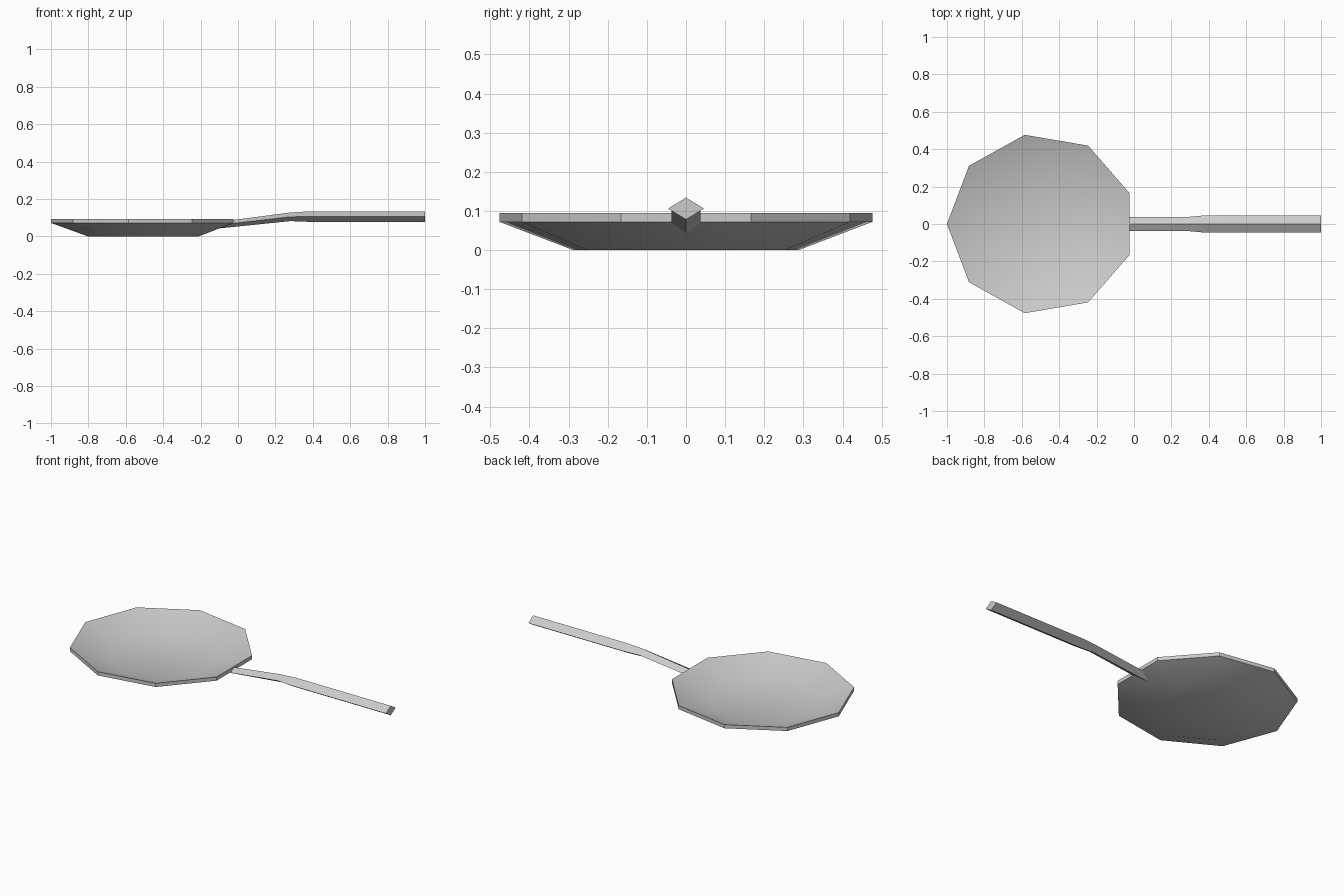
import bpy, bmesh, math

if "Cube" in bpy.data.objects:
    bpy.data.objects.remove(bpy.data.objects["Cube"])

metal = bpy.data.materials.new("grey metal")
metal.diffuse_color = (0.6, 0.6, 0.6, 1)
metal.use_nodes = True
metal.node_tree.nodes["Principled BSDF"].inputs["Base Color"].default_value = metal.diffuse_color


def loft(name, rings):
    """Skin a list of closed rings with quads and cap both ends."""
    bm = bmesh.new()
    loops = [[bm.verts.new(p) for p in ring] for ring in rings]
    n = len(loops[0])
    for a, b in zip(loops, loops[1:]):
        for i in range(n):
            j = (i + 1) % n
            bm.faces.new((a[i], a[j], b[j], b[i]))
    bm.faces.new(loops[0][::-1])
    bm.faces.new(loops[-1])
    bmesh.ops.recalc_face_normals(bm, faces=bm.faces)
    mesh = bpy.data.meshes.new(name)
    bm.to_mesh(mesh)
    bm.free()
    mesh.materials.append(metal)
    obj = bpy.data.objects.new(name, mesh)
    bpy.context.collection.objects.link(obj)
    bpy.ops.object.select_all(action='DESELECT')
    obj.select_set(True)
    bpy.context.view_layer.objects.active = obj
    bpy.ops.object.shade_smooth_by_angle(angle=math.radians(30))
    return obj


def nonagon(scale, z):
    """Nine-sided ring with a corner pointing to -x."""
    angles = [math.pi + i * math.tau / 9 for i in range(9)]
    return [(-0.497 + 0.503 * scale * math.cos(a),
             0.484 * scale * math.sin(a), z) for a in angles]


# Shallow bowl: underside, upright rim, hollow inside
loft("bowl", [nonagon(0.605, 0), nonagon(1, 0.072),
              nonagon(1, 0.094), nonagon(0.605, 0.022)])


def diamond(x, mid, half_width, half_height, x_low=None, z_low=None):
    """Diamond section standing on its corner."""
    return [(x, half_width, mid), (x, 0, mid + half_height),
            (x, -half_width, mid),
            (x if x_low is None else x_low, 0,
             mid - half_height if z_low is None else z_low)]


# Bent handle growing out of the rim and underside
loft("handle", [diamond(-0.025, 0.070, 0.037, 0.018, -0.10, 0.043),
                diamond(0.28, 0.105, 0.037, 0.023),
                diamond(0.38, 0.106, 0.046, 0.028),
                diamond(1.0, 0.106, 0.046, 0.028)])
